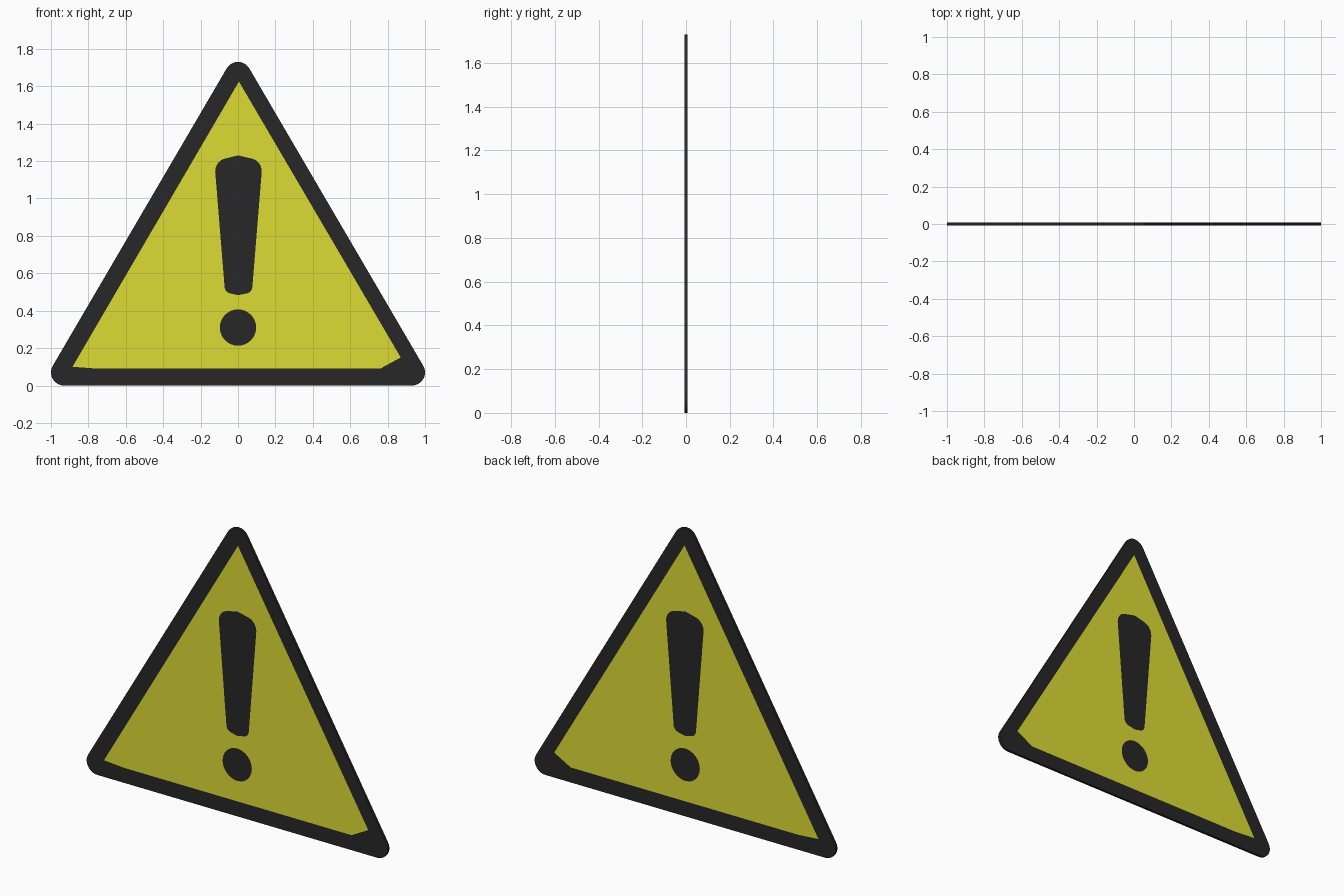
import bpy, bmesh
from math import sin, cos, radians
from mathutils import Vector

if "Cube" in bpy.data.objects:
    bpy.data.objects.remove(bpy.data.objects["Cube"])

HALF = 0.0075  # half the plate thickness


def material(name, rgb):
    m = bpy.data.materials.new(name)
    m.diffuse_color = (*rgb, 1)
    m.use_nodes = True
    m.node_tree.nodes["Principled BSDF"].inputs["Base Color"].default_value = m.diffuse_color
    return m


black = material("black", (0.02, 0.02, 0.02))
yellow = material("yellow", (0.72, 0.72, 0.035))


def arc(cx, cz, rx, rz, a0, a1, n):
    return [(cx + rx * cos(radians(a0 + (a1 - a0) * i / n)),
             cz + rz * sin(radians(a0 + (a1 - a0) * i / n))) for i in range(n + 1)]


def flat_part(name, loops, mat, rim=False):
    """Fill an outline (with holes) on both plate faces; rim closes the outer edge."""
    bm = bmesh.new()
    rings = {}
    for y in (-HALF, HALF):
        edges = []
        for k, pts in enumerate(loops):
            vs = [bm.verts.new((x, y, z)) for x, z in pts]
            edges += [bm.edges.new((vs[i - 1], vs[i])) for i in range(len(vs))]
            if k == 0:
                rings[y] = vs
        bmesh.ops.triangle_fill(bm, edges=edges, use_beauty=True, normal=Vector((0, y, 0)).normalized())
    bm.normal_update()
    for f in bm.faces:
        if f.normal.y * f.calc_center_median().y < 0:
            f.normal_flip()
    if rim:
        a, b = rings[-HALF], rings[HALF]
        for i in range(len(a)):
            f = bm.faces.new((a[i - 1], b[i - 1], b[i], a[i]))
            f.normal_update()
            if f.normal.dot(f.calc_center_median() - Vector((0, 0, 0.6))) < 0:
                f.normal_flip()
    me = bpy.data.meshes.new(name)
    bm.to_mesh(me)
    bm.free()
    me.materials.append(mat)
    ob = bpy.data.objects.new(name, me)
    bpy.context.collection.objects.link(ob)
    return ob


# Outlines, counter-clockwise in x, z
R = 0.07
outer = (arc(1 - R, R, R, R, -90, 30, 10)
         + arc(0, 1.73 - R, R, R, 30, 150, 10)
         + arc(-1 + R, R, R, R, 150, 270, 10))
panel = [(-0.885, 0.10), (-0.75, 0.09), (0.76, 0.09), (0.87, 0.15), (0.005, 1.625)]
bar = (arc(0.035, 0.53, 0.042, 0.04, -65, 0, 5)
       + arc(0.06, 1.145, 0.067, 0.07, 0, 75, 5)
       + [(0.0, 1.23)]
       + arc(-0.055, 1.145, 0.067, 0.07, 105, 180, 5)
       + arc(-0.03, 0.53, 0.042, 0.04, 180, 245, 5)
       + [(0.0, 0.483)])
dot = arc(0, 0.31, 0.097, 0.097, 0, 348.75, 31)

# Black border, yellow panel, and the warning mark flush with it
flat_part("border", [outer, panel], black, rim=True)
flat_part("panel", [panel, bar, dot], yellow)
flat_part("mark_bar", [bar], black)
flat_part("mark_dot", [dot], black)
